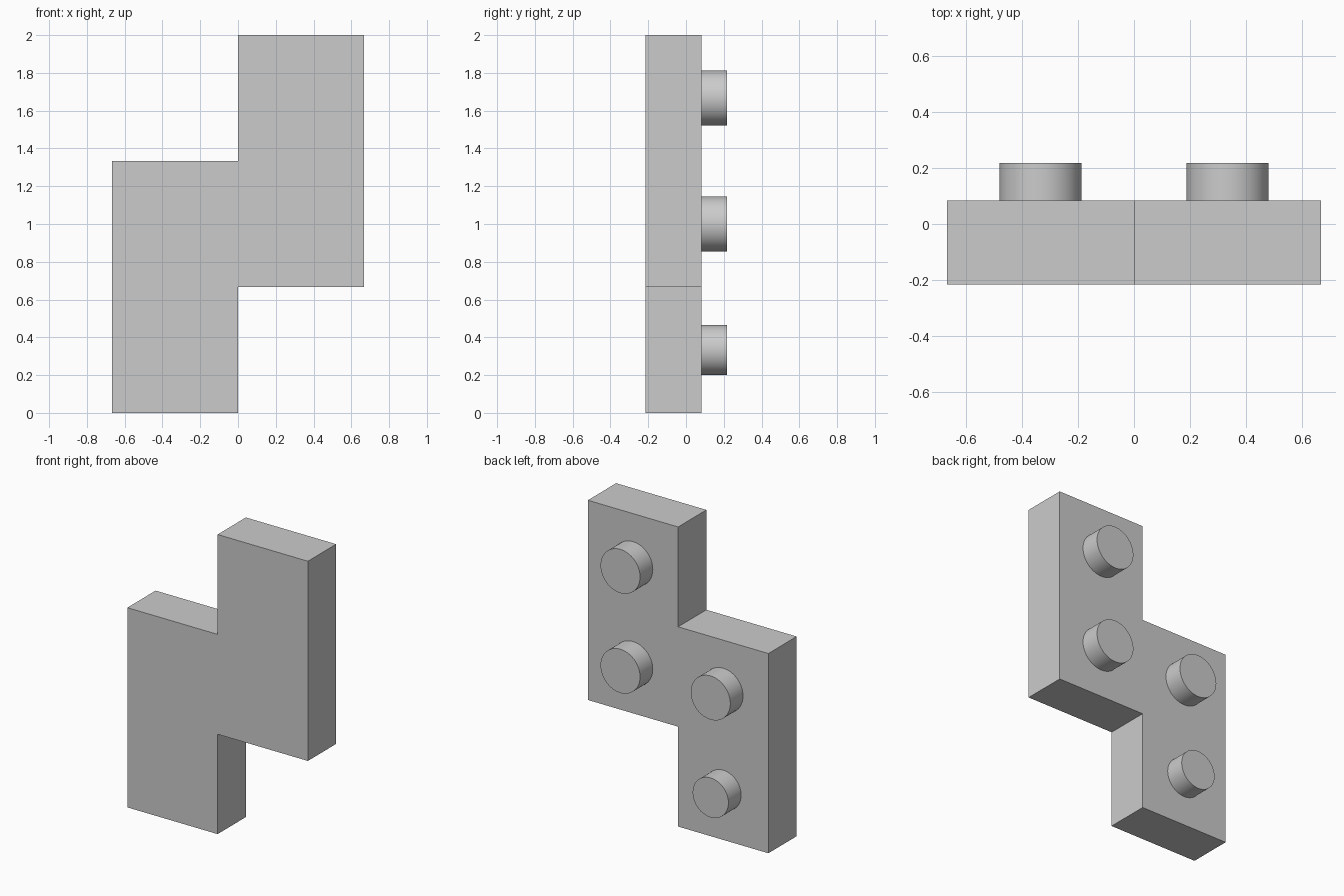
import bpy
import bmesh
from math import pi

cube = bpy.data.objects.get("Cube")
if cube:
    bpy.data.objects.remove(cube, do_unlink=True)

FRONT, BACK, STUD_END = -0.215, 0.083, 0.217
CELL = 2 / 3      # side of one square of the stepped plate
SINK = 0.005      # how far the studs are set into the plate

grey = bpy.data.materials.new("light grey")
grey.use_nodes = True
colour = (0.6, 0.6, 0.6, 1)
grey.diffuse_color = colour
grey.node_tree.nodes["Principled BSDF"].inputs["Base Color"].default_value = colour

# Stepped plate: a zigzag outline extruded from front to back
outline = [(-1, 0), (0, 0), (0, 1), (1, 1), (1, 3), (0, 3), (0, 2), (-1, 2)]
bm = bmesh.new()
face = bm.faces.new([bm.verts.new((x * CELL, FRONT, z * CELL)) for x, z in outline])
extruded = bmesh.ops.extrude_face_region(bm, geom=[face])
moved = [v for v in extruded["geom"] if isinstance(v, bmesh.types.BMVert)]
bmesh.ops.translate(bm, verts=moved, vec=(0, BACK - FRONT, 0))
bmesh.ops.recalc_face_normals(bm, faces=bm.faces)
mesh = bpy.data.meshes.new("stepped_plate")
bm.to_mesh(mesh)
bm.free()
mesh.materials.append(grey)
plate = bpy.data.objects.new("stepped_plate", mesh)
bpy.context.collection.objects.link(plate)


def add_stud(name, column, row, radius):
    """Round stud on the back, centred on one square of the plate."""
    start = BACK - SINK
    bpy.ops.mesh.primitive_cylinder_add(
        vertices=64, radius=radius, depth=STUD_END - start,
        location=(column * CELL, (start + STUD_END) / 2, row * CELL),
        rotation=(-pi / 2, 0, 0))
    stud = bpy.context.object
    stud.name = name
    stud.data.materials.append(grey)
    bpy.ops.object.shade_smooth_by_angle()


# Studs: the lowest one is slightly narrower
add_stud("left_upper_stud", 0.5, 2.5, 0.146)
add_stud("left_lower_stud", 0.5, 1.5, 0.146)
add_stud("right_upper_stud", -0.5, 1.5, 0.146)
add_stud("right_lower_stud", -0.5, 0.5, 0.132)
